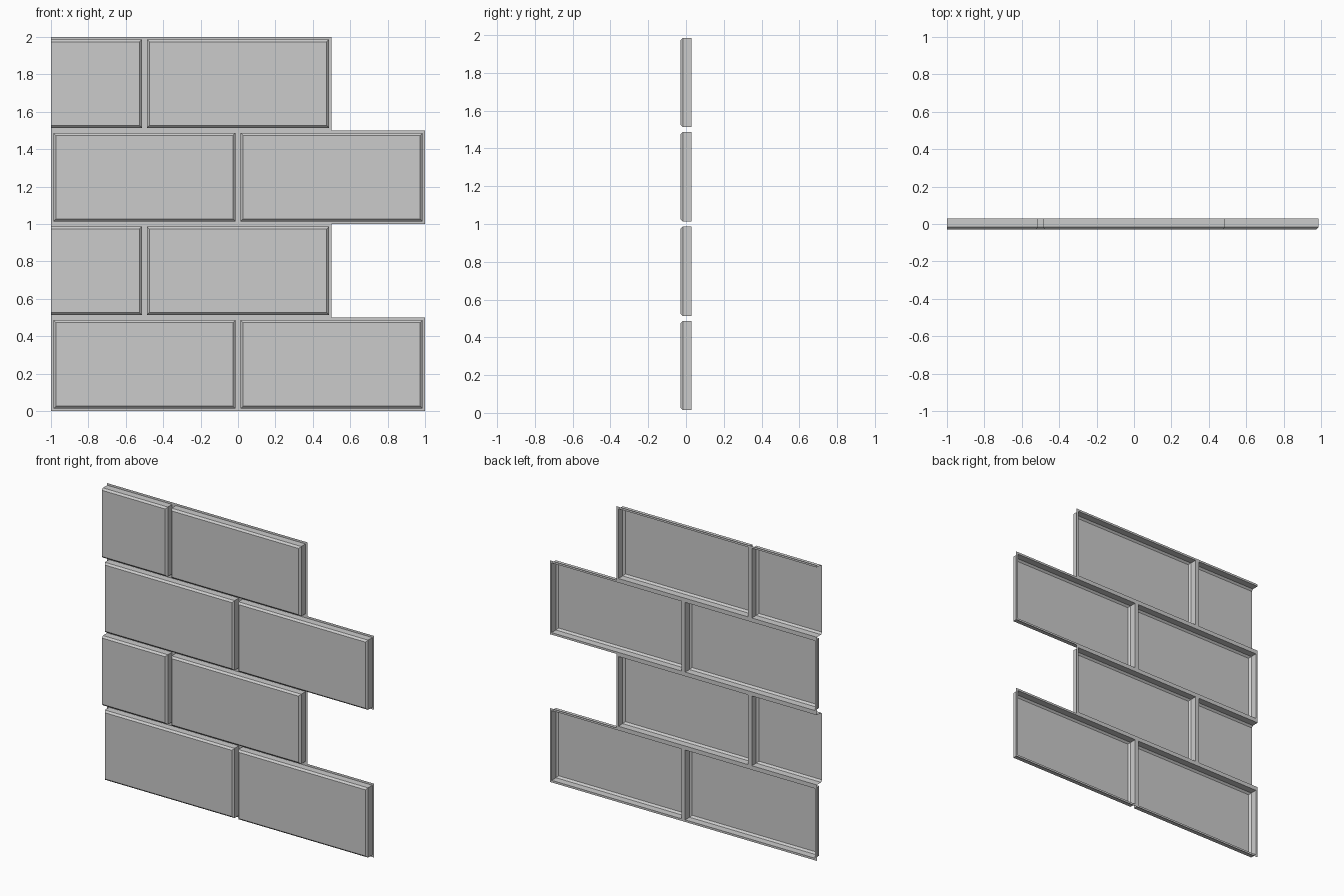
import bpy
import bmesh

if "Cube" in bpy.data.objects:
    bpy.data.objects.remove(bpy.data.objects["Cube"])

HALF_DEPTH = 0.029   # wall panel runs from -y (brick face) to +y (mortar)
JOINT = 0.014        # half width of the mortar joint
BEVEL = 0.012        # chamfer round each brick face
ROW_H = 0.5

# Brick profile from mortar edge to face: (inset, y)
PROFILE = [
    (0.0, HALF_DEPTH),
    (JOINT, HALF_DEPTH),
    (JOINT, -HALF_DEPTH + BEVEL),
    (JOINT + BEVEL, -HALF_DEPTH),
]


def add_brick(bm, x0, x1, z0, z1, cut_left=False):
    """Open-backed brick; cut_left leaves its left end sliced open."""
    loops = []
    for inset, y in PROFILE:
        left = x0 if cut_left else x0 + inset
        corners = [(left, z0 + inset), (x1 - inset, z0 + inset),
                   (x1 - inset, z1 - inset), (left, z1 - inset)]
        loops.append([bm.verts.new((x, y, z)) for x, z in corners])
    sides = 3 if cut_left else 4
    for outer, inner in zip(loops, loops[1:]):
        for i in range(sides):
            j = (i + 1) % 4
            bm.faces.new((outer[i], outer[j], inner[j], inner[i]))
    bm.faces.new(loops[-1])


def brick_row(index):
    bm = bmesh.new()
    z0, z1 = index * ROW_H, (index + 1) * ROW_H
    if index % 2 == 0:
        # Two whole bricks
        add_brick(bm, -1.0, 0.0, z0, z1)
        add_brick(bm, 0.0, 1.0, z0, z1)
    else:
        # Half brick, then a whole brick
        add_brick(bm, -1.0, -0.5, z0, z1, cut_left=True)
        add_brick(bm, -0.5, 0.5, z0, z1)
    bmesh.ops.remove_doubles(bm, verts=bm.verts, dist=0.0001)
    mesh = bpy.data.meshes.new(f"brick_row_{index + 1}")
    bm.to_mesh(mesh)
    bm.free()
    obj = bpy.data.objects.new(mesh.name, mesh)
    bpy.context.collection.objects.link(obj)


# Four staggered courses
for row in range(4):
    brick_row(row)
